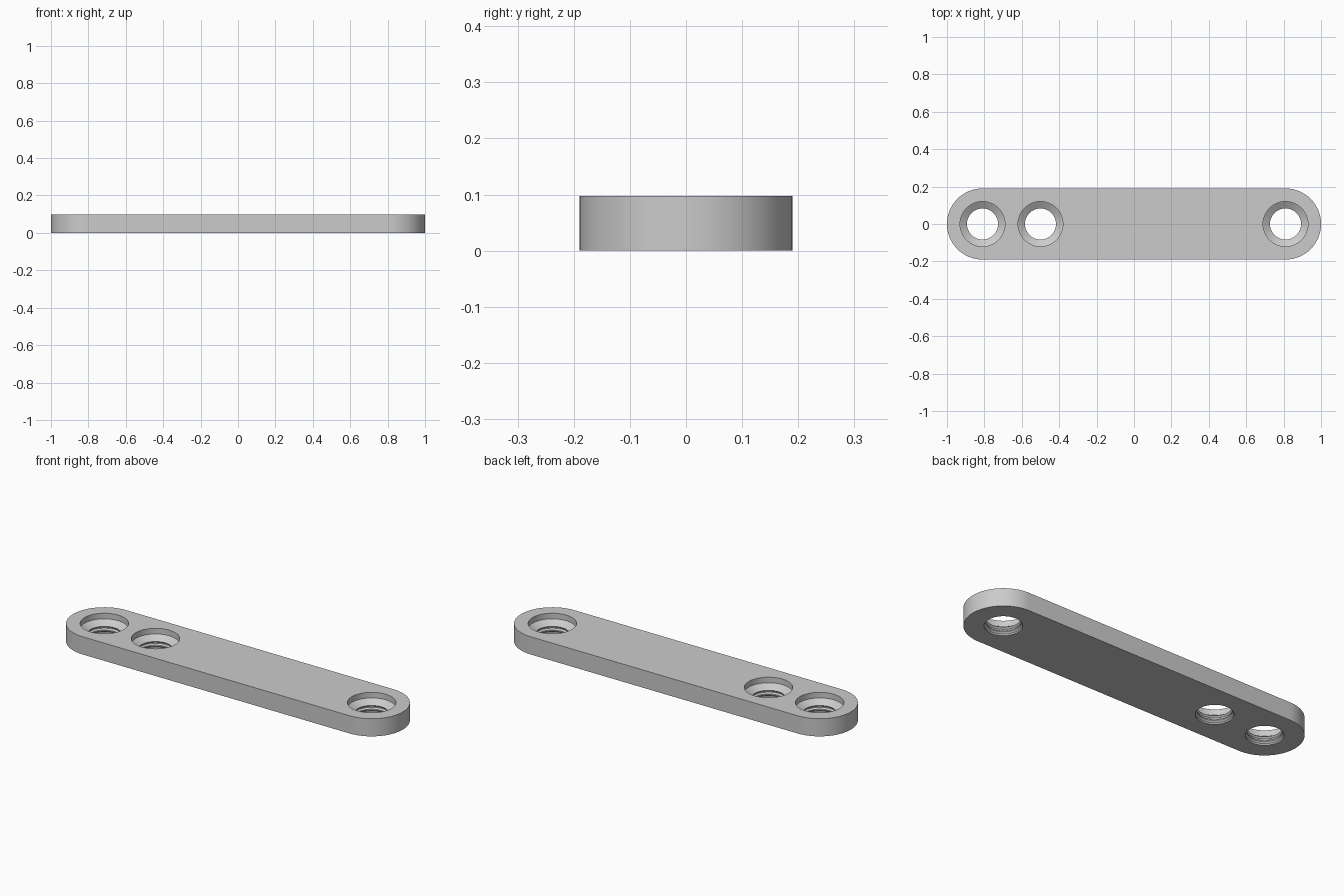
import bpy
import bmesh
from math import cos, sin, pi, radians

cube = bpy.data.objects.get("Cube")
if cube:
    bpy.data.objects.remove(cube, do_unlink=True)

LENGTH, RADIUS, HEIGHT = 2.0, 0.19, 0.097
END = LENGTH / 2 - RADIUS
SEGMENTS = 64

grey = bpy.data.materials.new("plain grey")
grey.use_nodes = True
colour = (0.6, 0.6, 0.6, 1)
grey.diffuse_color = colour
grey.node_tree.nodes["Principled BSDF"].inputs["Base Color"].default_value = colour


def make_object(name, bm):
    bmesh.ops.recalc_face_normals(bm, faces=bm.faces)
    mesh = bpy.data.meshes.new(name)
    bm.to_mesh(mesh)
    bm.free()
    obj = bpy.data.objects.new(name, mesh)
    bpy.context.collection.objects.link(obj)
    mesh.materials.append(grey)
    return obj


# Bar with rounded ends
bm = bmesh.new()
outline = []
for side in (1, -1):
    for i in range(33):
        a = -pi / 2 + pi * i / 32
        outline.append(bm.verts.new((side * (END + RADIUS * cos(a)),
                                     side * RADIUS * sin(a), 0)))
base = bm.faces.new(outline)
top = bmesh.ops.extrude_face_region(bm, geom=[base])["geom"]
bmesh.ops.translate(bm, vec=(0, 0, HEIGHT),
                    verts=[v for v in top if isinstance(v, bmesh.types.BMVert)])
bar = make_object("bar", bm)

# Countersunk, grooved hole: (radius, height) from below to above the bar
profile = [(0.092, -0.02), (0.092, 0.008), (0.083, 0.016), (0.083, 0.022),
           (0.092, 0.028), (0.092, 0.034), (0.083, 0.042), (0.12, 0.066),
           (0.12, HEIGHT + 0.02)]


def hole_cutter(name, x):
    bm = bmesh.new()
    rings = [[bm.verts.new((x + r * cos(2 * pi * i / SEGMENTS),
                            r * sin(2 * pi * i / SEGMENTS), z))
              for i in range(SEGMENTS)] for r, z in profile]
    for low, high in zip(rings, rings[1:]):
        for i in range(SEGMENTS):
            j = (i + 1) % SEGMENTS
            bm.faces.new((low[i], low[j], high[j], high[i]))
    bm.faces.new(rings[0])
    bm.faces.new(rings[-1])
    return make_object(name, bm)


# Cut the three holes
for name, x in (("outer_hole", -END), ("inner_hole", -0.5), ("far_hole", END)):
    cutter = hole_cutter(name + "_cutter", x)
    cut = bar.modifiers.new(name, "BOOLEAN")
    cut.operation = "DIFFERENCE"
    cut.solver = "EXACT"
    cut.object = cutter
    bpy.ops.object.select_all(action="DESELECT")
    bar.select_set(True)
    bpy.context.view_layer.objects.active = bar
    bpy.ops.object.modifier_apply(modifier=name)
    bpy.data.objects.remove(cutter, do_unlink=True)

bpy.ops.object.shade_smooth_by_angle(angle=radians(25))
